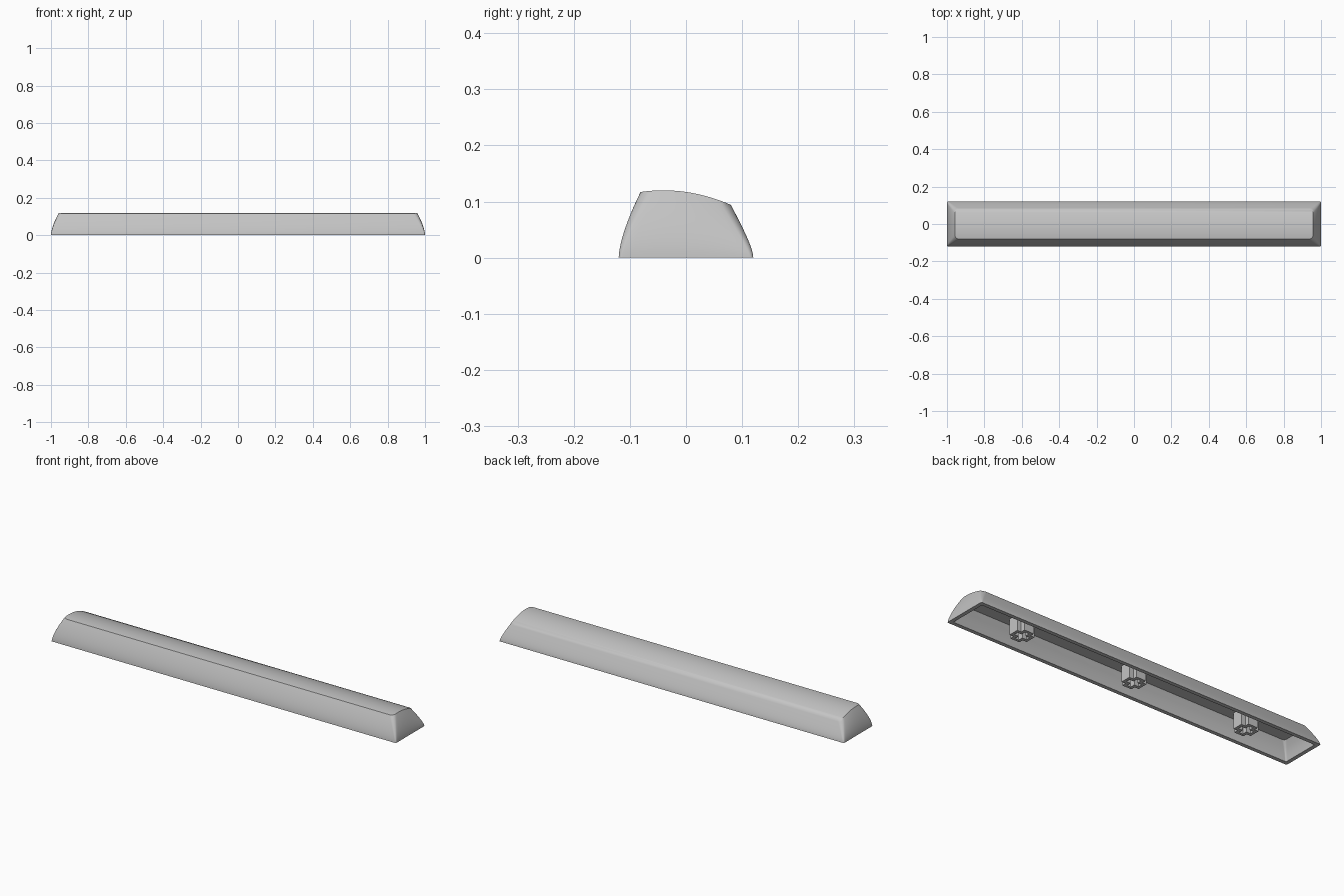
import bpy, bmesh, math

cube = bpy.data.objects.get("Cube")
if cube:
    bpy.data.objects.remove(cube, do_unlink=True)

grey = bpy.data.materials.new("light grey plastic")
grey.use_nodes = True
colour = (0.55, 0.55, 0.55, 1)
grey.diffuse_color = colour
grey.node_tree.nodes["Principled BSDF"].inputs["Base Color"].default_value = colour

ARC, SIDE, LEVELS = 6, 14, 12


def crown(y):
    """Height of the domed top at depth y."""
    return 0.12 - 1.8 * (y + 0.04) ** 2


def ring(bm, half_x, y0, y1, r, height):
    """Rounded rectangle: up the +x side, then back down the -x side."""
    pts = []
    for i in range(ARC + 1):
        a = math.pi / 2 * (i / ARC - 1)
        pts.append((half_x - r + r * math.cos(a), y0 + r + r * math.sin(a)))
    for i in range(1, SIDE):
        pts.append((half_x, y0 + r + (y1 - y0 - 2 * r) * i / SIDE))
    for i in range(ARC + 1):
        a = math.pi / 2 * i / ARC
        pts.append((half_x - r + r * math.cos(a), y1 - r + r * math.sin(a)))
    pts += [(-x, y) for x, y in reversed(pts)]
    return [bm.verts.new((x, y, height(y))) for x, y in pts]


def bridge(bm, a, b):
    n = len(a)
    for i in range(n):
        j = (i + 1) % n
        bm.faces.new((a[i], a[j], b[j], b[i]))


def cap(bm, loop):
    """Close a ring with strips running along x."""
    n = len(loop)
    for i in range(n // 2 - 1):
        bm.faces.new((loop[i], loop[i + 1], loop[n - 2 - i], loop[n - 1 - i]))


def finish(bm, name, angle):
    bmesh.ops.recalc_face_normals(bm, faces=bm.faces)
    mesh = bpy.data.meshes.new(name)
    bm.to_mesh(mesh)
    bm.free()
    mesh.materials.append(grey)
    obj = bpy.data.objects.new(name, mesh)
    bpy.context.collection.objects.link(obj)
    bpy.ops.object.select_all(action="DESELECT")
    obj.select_set(True)
    bpy.context.view_layer.objects.active = obj
    bpy.ops.object.shade_smooth_by_angle(angle=math.radians(angle))
    return obj


# Hollow bar: bulged outer walls, domed top, drafted inside
bm = bmesh.new()
outer = []
for k in range(LEVELS + 1):
    t = k / LEVELS
    s = t ** 1.6
    outer.append(ring(bm, 1 - 0.043 * s, -0.12 + 0.039 * s, 0.12 - 0.04 * s,
                      0.006 + 0.016 * t, lambda y: t * crown(y)))
for lower, upper in zip(outer, outer[1:]):
    bridge(bm, lower, upper)
cap(bm, outer[-1])

inner = [ring(bm, 0.98 - 0.035 * s, -0.1 + 0.03 * s, 0.1 - 0.032 * s,
              0.006 + 0.008 * s, lambda y: 0.085 * t)
         for t, s in ((0, 0), (0.35, 0.2), (0.7, 0.57), (1, 1))]
bridge(bm, outer[0], inner[0])
for lower, upper in zip(inner, inner[1:]):
    bridge(bm, lower, upper)
cap(bm, inner[-1])
finish(bm, "bar_shell", 40)


# Mounting stems: plus-shaped posts with plus-shaped sockets
def plus(bm, reach, half, z):
    quarter = [(reach, -half), (reach, half), (half, half)]
    pts = []
    for _ in range(4):
        pts += quarter
        quarter = [(-y, x) for x, y in quarter]
    return [bm.verts.new((x, y, z)) for x, y in pts]


for name, x in (("right_stem", -0.66), ("centre_stem", 0), ("left_stem", 0.66)):
    bm = bmesh.new()
    loops = [plus(bm, 0.05, 0.027, 0.087), plus(bm, 0.05, 0.027, 0.002),
             plus(bm, 0.036, 0.011, 0.002), plus(bm, 0.036, 0.011, 0.07)]
    for a, b in zip(loops, loops[1:]):
        bridge(bm, a, b)
    bm.faces.new(loops[0])
    bm.faces.new(loops[-1])
    finish(bm, name, 30).location.x = x
